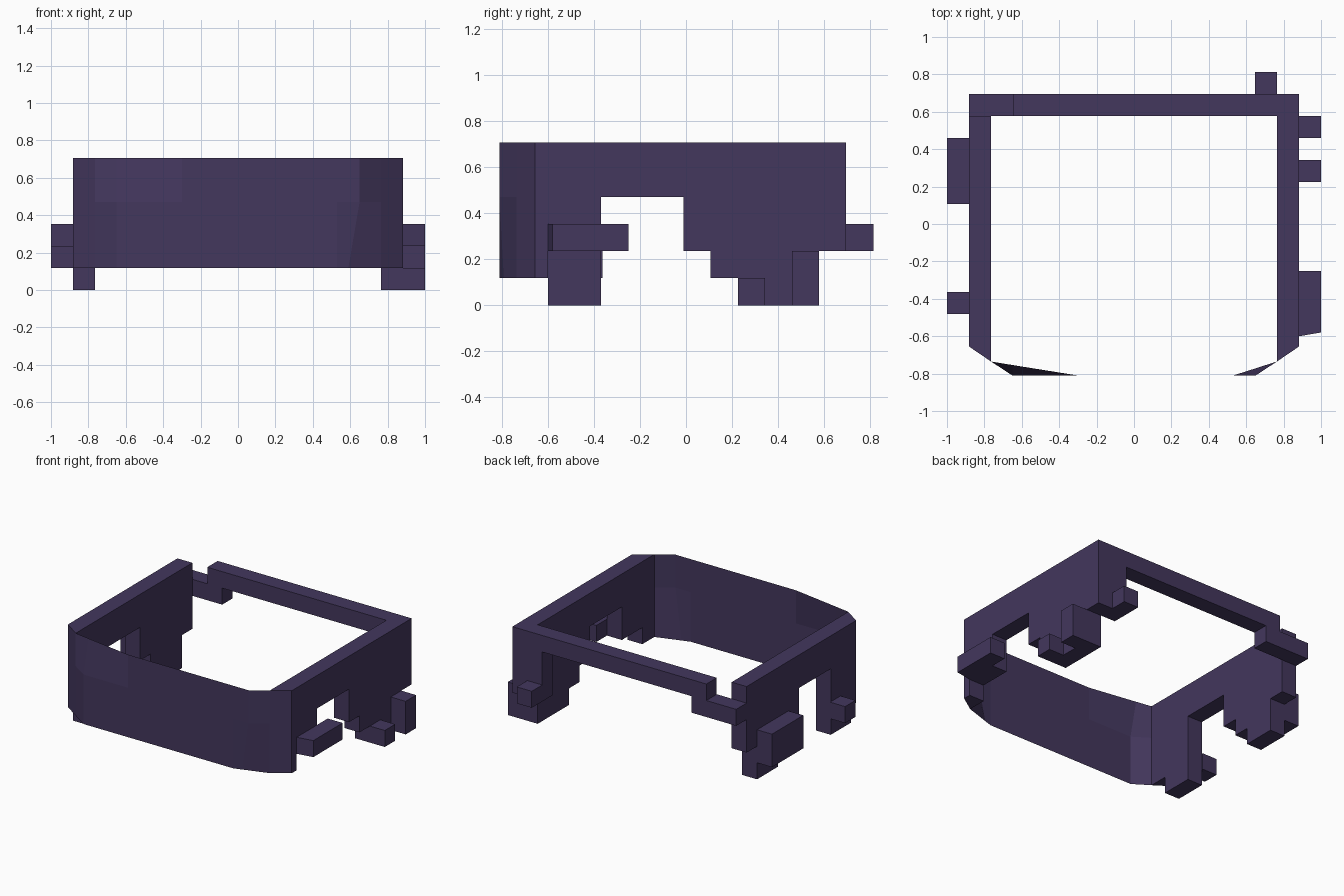
import bpy, bmesh

if "Cube" in bpy.data.objects:
    bpy.data.objects.remove(bpy.data.objects["Cube"])

U = 2 / 17                      # block unit
Z = [k * U for k in range(7)]   # height levels 0 .. 0.706

mat = bpy.data.materials.new("dark_purple")
mat.diffuse_color = (0.056, 0.038, 0.11, 1)
mat.use_nodes = True
mat.node_tree.nodes["Principled BSDF"].inputs["Base Color"].default_value = mat.diffuse_color


def finish(bm, name, closed=True):
    if closed:
        bmesh.ops.recalc_face_normals(bm, faces=bm.faces)
    me = bpy.data.meshes.new(name)
    bm.to_mesh(me)
    bm.free()
    me.materials.append(mat)
    ob = bpy.data.objects.new(name, me)
    bpy.context.collection.objects.link(ob)
    return ob


def box(name, x0, x1, y0, y1, z0, z1, skew=0):
    """Axis-aligned block; skew pulls the outer front edge back."""
    bm = bmesh.new()
    bmesh.ops.create_cube(bm, size=1)
    for v in bm.verts:
        outer_front = v.co.x > 0 and v.co.y < 0
        v.co = (x1 if v.co.x > 0 else x0,
                y1 if v.co.y > 0 else y0,
                z1 if v.co.z > 0 else z0)
        if outer_front:
            v.co.y += skew
    return finish(bm, name)


def side_wall(name, profile, side):
    """Side outline in y and z, one unit thick, with a slanted front end."""
    bm = bmesh.new()
    outer = [bm.verts.new((side * 7.5 * U, y, z)) for y, z in profile]
    inner = [bm.verts.new((side * 6.5 * U, y - 0.08 if y < -0.65 else y, z))
             for y, z in profile]
    bm.faces.new(outer)
    bm.faces.new(inner[::-1])
    n = len(profile)
    for i in range(n):
        j = (i + 1) % n
        bm.faces.new((outer[i], inner[i], inner[j], outer[j]))
    return finish(bm, name)


# stepped side walls
front_y = -0.655
side_wall("right_wall", [
    (front_y, Z[1]), (-0.6, Z[1]), (-0.6, Z[2]), (-0.37, Z[2]), (-0.37, Z[4]),
    (-0.01, Z[4]), (-0.01, Z[2]), (0.107, Z[2]), (0.107, Z[1]), (0.225, Z[1]),
    (0.225, 0), (0.578, 0), (0.578, Z[2]), (0.695, Z[2]), (0.695, Z[6]),
    (front_y, Z[6])], 1)
side_wall("left_wall", [
    (front_y, Z[1]), (-0.6, Z[1]), (-0.6, 0), (-0.37, 0), (-0.37, Z[4]),
    (-0.01, Z[4]), (-0.01, Z[2]), (0.107, Z[2]), (0.107, Z[1]), (0.225, Z[1]),
    (0.225, 0), (0.46, 0), (0.46, Z[2]), (0.578, Z[2]), (0.578, Z[6]),
    (front_y, Z[6])], -1)

# back wall: thin beam, right post and lowered left corner
X0, X1, X2, X3 = 8.5 * U, 7.5 * U, 6.5 * U, 5.5 * U
box("back_beam", -X3, X2, 0.578, 0.695, Z[5], Z[6])
box("back_right_post", X3, X2, 0.578, 0.695, Z[2], Z[5])
box("back_left_corner", -X1, -4.5 * U, 0.578, 0.695, Z[4], Z[5])
box("back_peg", X3, X2, 0.695, 0.813, Z[2], Z[3])

# blocks on the outside of the side walls
box("right_rail", X1, X0, -0.6, -0.25, Z[2], Z[3], skew=0.02)
box("right_small_block", X1, X0, 0.225, 0.342, 0, Z[1])
box("right_tall_block", X1, X0, 0.46, 0.578, 0, Z[2])
box("left_rail", -X0, -X1, 0.107, 0.46, Z[1], Z[3])
box("left_small_block", -X0, -X1, -0.48, -0.363, Z[1], Z[2])

# thin front panel with uneven bevelled corners
rows = [
    (Z[1], -0.65, -0.81, -0.30, 0.53, 0.59, -0.791),
    (Z[4], -0.65, -0.81, -0.30, 0.53, 0.65, -0.81),
    (Z[6], -0.65, -0.754, -0.30, 0.53, 0.65, -0.81),
]
bm = bmesh.new()
grid = []
for z, xa, ya, xb, xc, xd, yd in rows:
    pts = [(-X2, -0.735), (xa, ya), (xb, -0.81), (xc, -0.81), (xd, yd), (X2, -0.735)]
    grid.append([bm.verts.new((x, y, z)) for x, y in pts])
for lo, hi in zip(grid, grid[1:]):
    for i in range(5):
        bm.faces.new((lo[i], lo[i + 1], hi[i + 1], hi[i]))
finish(bm, "front_panel", closed=False)
